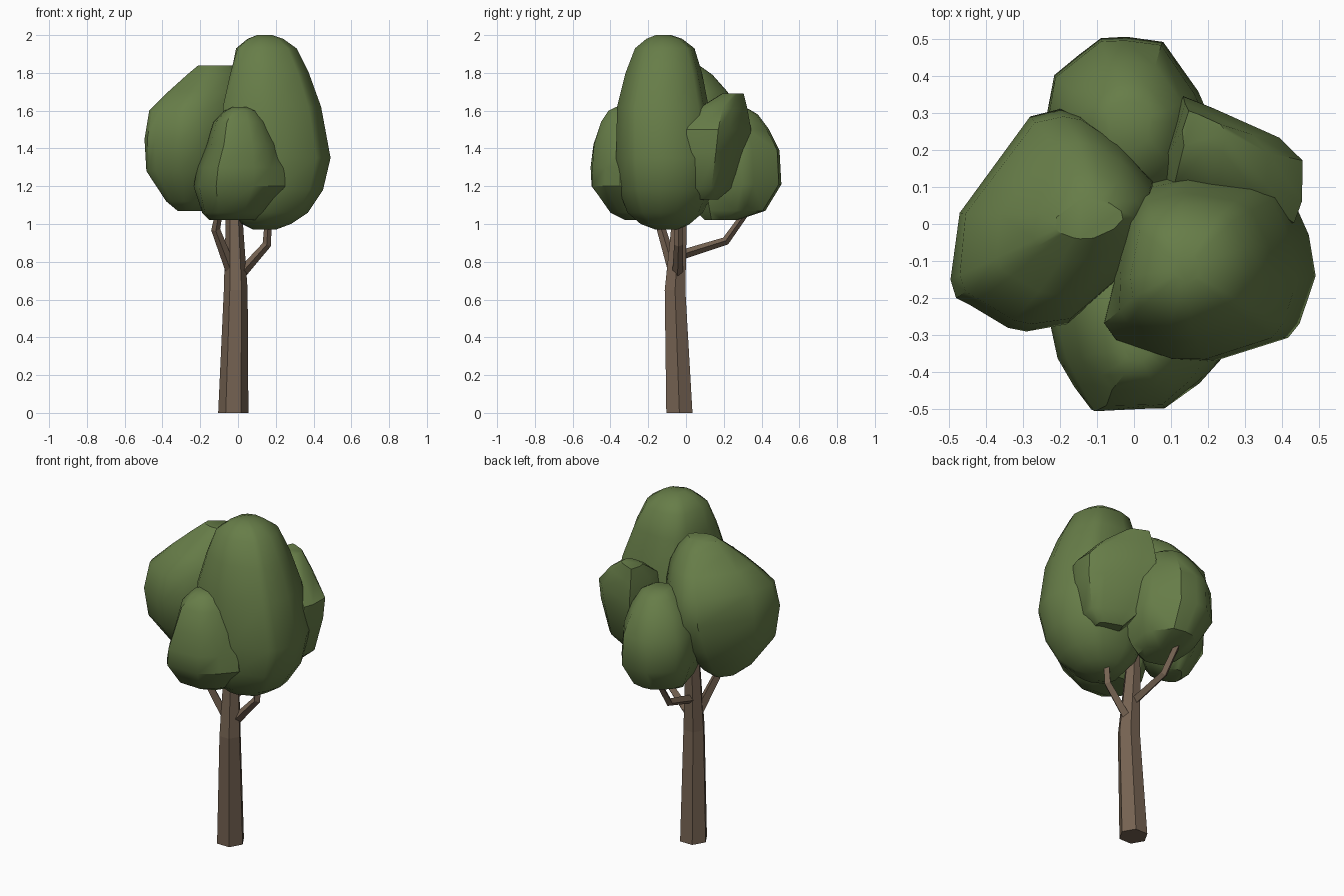
import bpy, bmesh, math
from mathutils import Vector


def material(name, rgb):
    m = bpy.data.materials.new(name)
    m.diffuse_color = (*rgb, 1)
    return m


BARK = material("bark", (0.18, 0.125, 0.085))
LEAF = material("leaf", (0.135, 0.205, 0.065))


def loft(name, rings, mat, angle):
    """Skin closed rings of equal point count and cap both ends."""
    bm = bmesh.new()
    rows = [[bm.verts.new(p) for p in ring] for ring in rings]
    n = len(rows[0])
    for a, b in zip(rows, rows[1:]):
        for i in range(n):
            j = (i + 1) % n
            bm.faces.new((a[i], a[j], b[j], b[i]))
    bm.faces.new(rows[0])
    bm.faces.new(rows[-1])
    bmesh.ops.recalc_face_normals(bm, faces=bm.faces)
    me = bpy.data.meshes.new(name)
    bm.to_mesh(me)
    bm.free()
    ob = bpy.data.objects.new(name, me)
    me.materials.append(mat)
    bpy.context.collection.objects.link(ob)
    if angle:
        bpy.ops.object.select_all(action='DESELECT')
        ob.select_set(True)
        bpy.context.view_layer.objects.active = ob
        bpy.ops.object.shade_smooth_by_angle(angle=math.radians(angle))
    return ob


def limb(name, path, sides):
    """Tapered tube through (x, y, z, radius) points."""
    pts = [Vector(p[:3]) for p in path]
    rings = []
    for k, p in enumerate(pts):
        d = pts[min(k + 1, len(pts) - 1)] - pts[max(k - 1, 0)]
        if k == 0 and p.z == 0:
            d = Vector((0, 0, 1))
        q = Vector((0, 0, 1)).rotation_difference(d)
        rings.append([p + q @ (path[k][3] * Vector((math.cos(t), math.sin(t), 0)))
                      for t in (2 * math.pi * i / sides for i in range(sides))])
    loft(name, rings, BARK, 0)


def fit(pts, x0, x1, y0, y1):
    """Scale 2D points to fill a box."""
    xs, ys = [p[0] for p in pts], [p[1] for p in pts]
    f = lambda v, s, a, b: a + (b - a) * (v - min(s)) / (max(s) - min(s))
    return [Vector((f(x, xs, x0, x1), f(y, ys, y0, y1))) for x, y in pts]


def clump(name, plan, levels, soften=0.8):
    """Leaf clump: plan outline fitted to (z, x0, x1, y0, y1) boxes, rounder towards both ends."""
    unit = fit(plan, -1, 1, -1, 1)
    mid, half = (levels[0][0] + levels[-1][0]) / 2, (levels[-1][0] - levels[0][0]) / 2
    rings = []
    for z, *box in levels:
        w = soften * abs(z - mid) / half
        ring = fit([p.lerp(p.normalized(), w) for p in unit], *box)
        rings.append([(p.x, p.y, z) for p in ring])
    loft(name, rings, LEAF, 38)


# trunk and branches
limb("trunk", [(-.025, -.035, 0, .08), (-.012, -.058, .65, .063),
               (-.02, -.035, 1.02, .045), (-.02, -.03, 1.25, .03)], 6)
limb("right_branch", [(.01, -.045, .73, .028), (.152, -.04, .89, .023), (.168, -.04, 1.12, .017)], 4)
limb("left_branch", [(-.035, -.065, .75, .03), (-.118, -.13, .97, .024), (-.09, -.18, 1.12, .017)], 4)
limb("back_branch", [(-.02, -.03, .835, .026), (-.035, .21, .91, .022), (-.05, .36, 1.12, .017)], 4)

# tall main clump
clump("main_leaf_clump",
      [(-.085, -.27), (-.05, -.32), (.12, -.37), (.22, -.37), (.42, -.31), (.45, -.27), (.49, -.14),
       (.47, -.03), (.42, .1), (.36, .13), (.17, .155), (.03, .13), (-.02, .05), (-.04, -.15)],
      [(.97, .08, .2, -.16, -.04), (1.0, .02, .28, -.24, .02), (1.06, -.03, .37, -.31, .09),
       (1.18, -.07, .45, -.355, .145), (1.35, -.085, .49, -.37, .155), (1.62, -.08, .44, -.365, .12),
       (1.8, -.04, .375, -.32, .085), (1.93, -.01, .31, -.27, .045), (1.98, .05, .24, -.21, -.02),
       (2.0, .1, .18, -.16, -.08)])

# left clump
clump("left_leaf_clump",
      [(-.48, -.2), (-.44, -.22), (-.34, -.28), (-.29, -.29), (-.18, -.27), (-.03, -.13), (.06, 0),
       (.05, .12), (-.05, .23), (-.15, .3), (-.2, .31), (-.28, .29), (-.47, .03), (-.495, -.15)],
      [(1.07, -.32, -.19, -.06, .08), (1.12, -.38, -.11, -.14, .14), (1.28, -.485, .02, -.25, .25),
       (1.45, -.495, .06, -.29, .31), (1.6, -.47, .06, -.27, .29), (1.7, -.37, .05, -.19, .22),
       (1.79, -.27, .01, -.1, .14), (1.84, -.21, -.03, -.04, .07)], 0.4)

# low front clump
clump("front_leaf_clump",
      [(-.235, -.25), (-.2, -.37), (-.16, -.44), (-.12, -.505), (.08, -.495), (.17, -.43),
       (.25, -.36), (.25, -.2), (.15, -.08), (-.12, -.08), (-.21, -.15)],
      [(1.02, -.15, .09, -.32, -.12), (1.06, -.19, .14, -.4, -.08), (1.2, -.235, .25, -.5, -.05),
       (1.3, -.215, .245, -.505, -.05), (1.42, -.165, .205, -.49, -.08), (1.54, -.13, .15, -.45, -.13),
       (1.6, -.07, .1, -.41, -.2), (1.62, -.03, .05, -.37, -.25)])

# low back clump
clump("back_leaf_clump",
      [(-.235, .3), (-.22, .41), (-.15, .46), (-.09, .51), (-.02, .51), (.08, .5), (.17, .36),
       (.2, .3), (.17, .1), (0, 0), (-.18, .08)],
      [(1.02, -.12, .1, .1, .27), (1.07, -.17, .15, .05, .42), (1.21, -.235, .2, 0, .505),
       (1.39, -.23, .19, 0, .495), (1.5, -.18, .15, .05, .44), (1.58, -.12, .1, .13, .38),
       (1.61, -.08, .05, .2, .33)])

# angular clump at the right rear
clump("rear_right_leaf_clump",
      [(.08, .18), (.09, .06), (.25, 0), (.43, 0), (.45, .06), (.45, .17), (.385, .23),
       (.21, .31), (.13, .345)],
      [(1.13, .2, .34, .06, .17), (1.19, .14, .41, .03, .24), (1.38, .08, .45, 0, .32),
       (1.5, .08, .455, 0, .345), (1.61, .1, .36, .06, .325), (1.69, .13, .25, .19, .305)], 0.2)
